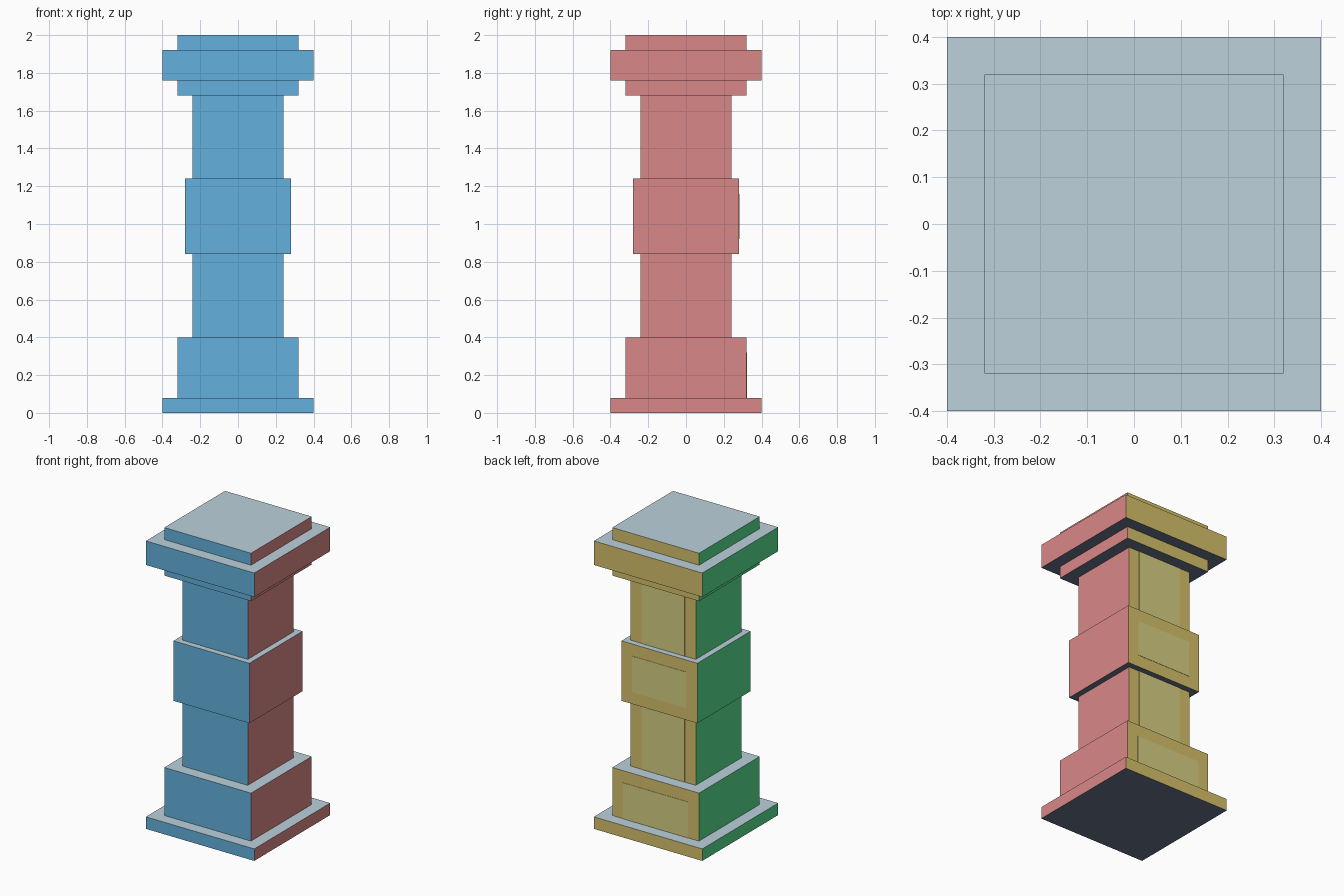
import bpy, bmesh

if "Cube" in bpy.data.objects:
    bpy.data.objects.remove(bpy.data.objects["Cube"])


def make_material(name, rgb):
    """Flat material from 0-255 sRGB."""
    lin = [((c / 255 + 0.055) / 1.055) ** 2.4 for c in rgb]
    m = bpy.data.materials.new(name)
    m.diffuse_color = (*lin, 1.0)
    m.use_nodes = True
    m.node_tree.nodes["Principled BSDF"].inputs["Base Color"].default_value = m.diffuse_color
    return m


# One colour per facing direction
SIDES = [
    ((0, -1, 0), make_material("front_blue", (99, 177, 221))),
    ((1, 0, 0), make_material("right_red", (218, 135, 135))),
    ((0, 1, 0), make_material("back_gold", (214, 193, 108))),
    ((-1, 0, 0), make_material("left_green", (86, 223, 142))),
    ((0, 0, 1), make_material("top_pale_grey", (188, 209, 220))),
    ((0, 0, -1), make_material("underside_slate", (104, 116, 140))),
]
PANEL = make_material("panel_light_gold", (214, 207, 131))


def box(name, x, y0, y1, z0, z1, material=None):
    """Box spanning -x..x; coloured by face direction unless a material is given."""
    bm = bmesh.new()
    bmesh.ops.create_cube(bm, size=1)
    for v in bm.verts:
        v.co = (v.co.x * 2 * x,
                y0 + (v.co.y + 0.5) * (y1 - y0),
                z0 + (v.co.z + 0.5) * (z1 - z0))
    bm.normal_update()
    mesh = bpy.data.meshes.new(name)
    if material:
        mesh.materials.append(material)
    else:
        for _, m in SIDES:
            mesh.materials.append(m)
        for f in bm.faces:
            dots = [sum(a * b for a, b in zip(f.normal, d)) for d, _ in SIDES]
            f.material_index = dots.index(max(dots))
    bm.to_mesh(mesh)
    bm.free()
    obj = bpy.data.objects.new(name, mesh)
    bpy.context.collection.objects.link(obj)


# Square column sections: name, half width, bottom, top
for name, h, z0, z1 in [
    ("plinth", 0.40, 0.00, 0.08),
    ("base_block", 0.32, 0.08, 0.40),
    ("shaft", 0.24, 0.40, 1.68),
    ("middle_band", 0.28, 0.84, 1.24),
    ("neck", 0.32, 1.68, 1.76),
    ("capital", 0.40, 1.76, 1.92),
    ("top_slab", 0.32, 1.92, 2.00),
]:
    box(name, h, -h, h, z0, z1)

# Painted panels on the back: name, half width, back face, bottom, top
for name, w, y, z0, z1 in [
    ("base_panel", 0.24, 0.32, 0.08, 0.32),
    ("lower_shaft_panel", 0.16, 0.24, 0.40, 0.84),
    ("band_panel", 0.20, 0.28, 0.92, 1.16),
    ("upper_shaft_panel", 0.16, 0.24, 1.24, 1.68),
]:
    box(name, w, y - 0.002, y + 0.002, z0, z1, PANEL)
